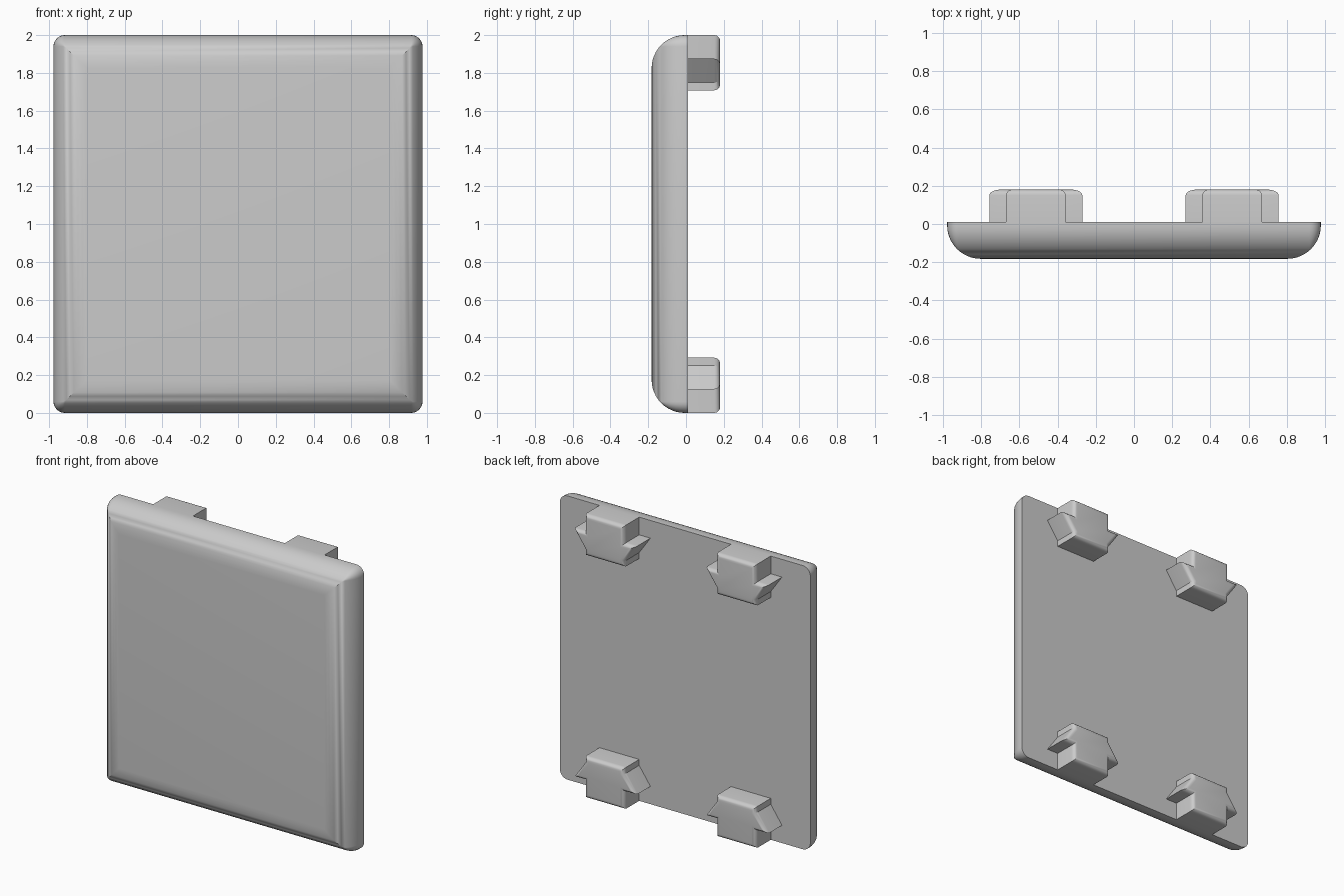
import bpy, bmesh, math

cube = bpy.data.objects.get("Cube")
if cube:
    bpy.data.objects.remove(cube, do_unlink=True)

GREY = (0.6, 0.6, 0.6, 1.0)
mat = bpy.data.materials.new("light grey plastic")
mat.use_nodes = True
mat.diffuse_color = GREY
mat.node_tree.nodes["Principled BSDF"].inputs["Base Color"].default_value = GREY

HALF_W, HEIGHT = 0.977, 2.0
BACK_Y, FRONT_Y, REAR_Y = 0.01, -0.182, 0.18
EDGE_R, CORNER_R = 0.175, 0.06


def finish(bm, name, angle=30):
    """Turn a bmesh into a smooth-by-angle object."""
    bmesh.ops.recalc_face_normals(bm, faces=bm.faces)
    mesh = bpy.data.meshes.new(name)
    bm.to_mesh(mesh)
    bm.free()
    mesh.materials.append(mat)
    obj = bpy.data.objects.new(name, mesh)
    bpy.context.collection.objects.link(obj)
    bpy.ops.object.select_all(action='DESELECT')
    obj.select_set(True)
    bpy.context.view_layer.objects.active = obj
    bpy.ops.object.shade_smooth_by_angle(angle=math.radians(angle))
    return obj


def rounded_rect(bm, inset, y, steps=6):
    """Ring of vertices; the corner radius shrinks to a mitre with the inset."""
    r = max(CORNER_R - inset, 0.0)
    cx, cz = HALF_W - inset - r, HEIGHT / 2 - inset - r
    ring = []
    for i, (sx, sz) in enumerate([(1, 1), (-1, 1), (-1, -1), (1, -1)]):
        for k in range(steps + 1):
            a = math.pi / 2 * (i + k / steps)
            ring.append(bm.verts.new((sx * cx + r * math.cos(a), y,
                                      HEIGHT / 2 + sz * cz + r * math.sin(a))))
    return ring


# Panel: flat back, quarter-round edge, flat front
bm = bmesh.new()
rings = [rounded_rect(bm, 0.0, BACK_Y)]
for s in range(13):
    t = math.pi / 2 * s / 12
    rings.append(rounded_rect(bm, EDGE_R * (1 - math.cos(t)),
                              FRONT_Y + EDGE_R * (1 - math.sin(t))))
for a, b in zip(rings, rings[1:]):
    n = len(a)
    for i in range(n):
        bm.faces.new((a[i], a[(i + 1) % n], b[(i + 1) % n], b[i]))
bm.faces.new(rings[0])
bm.faces.new(rings[-1])
bmesh.ops.remove_doubles(bm, verts=bm.verts, dist=1e-4)
finish(bm, "panel")

# Clips: winged outline, measured inward from the panel edge, rounded at the rear
HALF = [(0.155, 0.0), (0.155, 0.125), (0.243, 0.125), (0.155, 0.25), (0.155, 0.292)]
OUTLINE = HALF + [(-x, w) for x, w in reversed(HALF)]


def clip(name, cx, top):
    bm = bmesh.new()
    base = [bm.verts.new((cx + x, 0.0, HEIGHT - w if top else w)) for x, w in OUTLINE]
    face = bm.faces.new(base)
    out = bmesh.ops.extrude_face_region(bm, geom=[face], use_keep_orig=True)
    rear = [v for v in out["geom"] if isinstance(v, bmesh.types.BMVert)]
    for v in rear:
        v.co.y = REAR_Y
    bmesh.ops.recalc_face_normals(bm, faces=bm.faces)
    rim = [e for e in bm.edges if all(v.co.y > REAR_Y - 1e-4 for v in e.verts)]
    bmesh.ops.bevel(bm, geom=rim, offset=0.03, segments=5, profile=0.5,
                    affect='EDGES', clamp_overlap=True)
    finish(bm, name)


for side, cx in (("left", 0.513), ("right", -0.513)):
    clip("upper_" + side + "_clip", cx, True)
    clip("lower_" + side + "_clip", cx, False)
